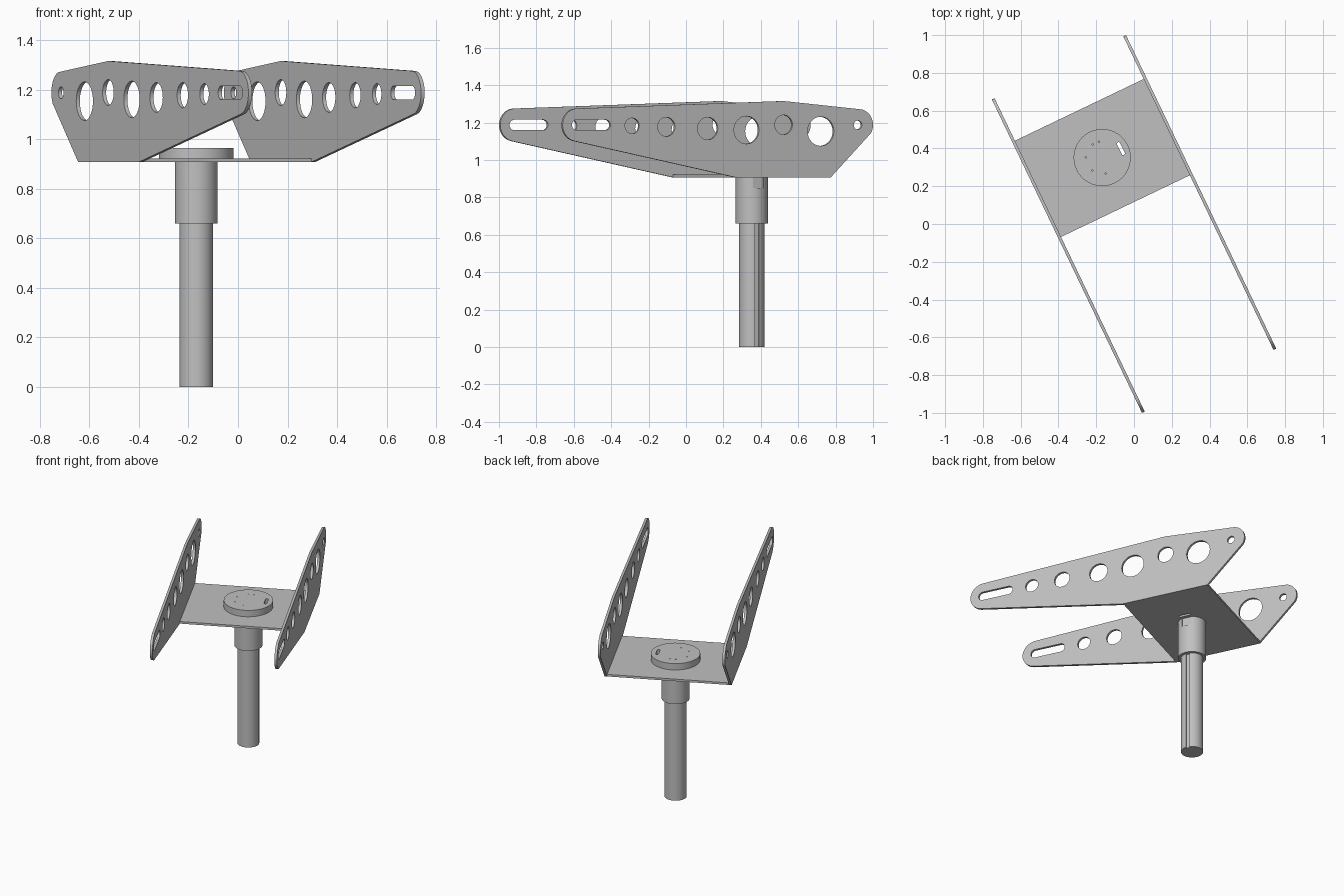
import bpy, math
from math import cos, sin, radians, pi, tau
from mathutils import Matrix, Vector

cube = bpy.data.objects.get("Cube")
if cube:
    bpy.data.objects.remove(cube, do_unlink=True)

steel = bpy.data.materials.new("grey steel")
steel.use_nodes = True
colour = (0.53, 0.53, 0.53, 1)
steel.diffuse_color = colour
steel.node_tree.nodes["Principled BSDF"].inputs["Base Color"].default_value = colour

# Bracket frame: local x runs to the front tips, local y across the arms
LENGTH, SPREAD, THICK, MID = 1.84, 0.386, 0.016, 0.53
TURN = Matrix.Rotation(radians(-64.4), 4, 'Z')
FRAME = TURN @ Matrix.Translation((-LENGTH / 2, 0, 0))
UPRIGHT = Matrix.Rotation(pi / 2, 4, 'X')


def arc(x, y, r, start=0, end=tau, n=32):
    closed = abs(end - start - tau) < 1e-6
    steps = n if closed else n - 1
    return [(x + r * cos(start + (end - start) * i / steps),
             y + r * sin(start + (end - start) * i / steps)) for i in range(n)]


def slot(x0, x1, y, r):
    return arc(x1, y, r, -pi / 2, pi / 2, 12) + arc(x0, y, r, pi / 2, 1.5 * pi, 12)


def keyed(r, width, depth):
    """Circle with a rectangular keyway cut on its +y side."""
    a = math.asin(width / r)
    floor = r - depth
    return (arc(MID, 0, r, pi / 2 + a, 2.5 * pi - a, 64)
            + [(MID + width, floor), (MID - width, floor)])


def sheet(name, loops, depth, place):
    """Extrude a filled outline; later loops become holes."""
    curve = bpy.data.curves.new(name, 'CURVE')
    curve.dimensions = '2D'
    curve.fill_mode = 'BOTH'
    curve.extrude = depth / 2
    for loop in loops:
        spline = curve.splines.new('POLY')
        spline.points.add(len(loop) - 1)
        for point, (x, y) in zip(spline.points, loop):
            point.co = (x, y, 0, 1)
        spline.use_cyclic_u = True
    curve.materials.append(steel)
    obj = bpy.data.objects.new(name, curve)
    bpy.context.collection.objects.link(obj)
    obj.matrix_world = FRAME @ place
    bpy.ops.object.select_all(action='DESELECT')
    obj.select_set(True)
    bpy.context.view_layer.objects.active = obj
    bpy.ops.object.convert(target='MESH')
    bpy.ops.object.mode_set(mode='EDIT')
    bpy.ops.mesh.select_all(action='SELECT')
    bpy.ops.mesh.remove_doubles(threshold=0.0001)
    bpy.ops.mesh.normals_make_consistent(inside=False)
    bpy.ops.object.mode_set(mode='OBJECT')
    bpy.ops.object.shade_smooth_by_angle(angle=radians(30))
    return obj


def level(name, loops, bottom, top):
    return sheet(name, loops, top - bottom, Matrix.Translation((0, 0, (bottom + top) / 2)))


# Side arms: rounded ends, peaked top, lightening holes and a front slot
outline = ([(0.25, 0.907), (0.815, 0.907)]
           + arc(1.752, 1.187, 0.088, radians(-78), radians(86), 20)
           + [(MID, 1.315)]
           + arc(0.085, 1.187, 0.085, radians(102), radians(211), 16))
holes = [(0.09, 1.187, 0.024), (0.31, 1.153, 0.078), (0.53, 1.188, 0.052),
         (0.75, 1.16, 0.074), (0.98, 1.168, 0.06), (1.225, 1.177, 0.051),
         (1.428, 1.182, 0.042)]
arm = [outline, slot(1.585, 1.757, 1.187, 0.028)] + [arc(*h) for h in holes]
for name, side in (("left_arm", 1), ("right_arm", -1)):
    sheet(name, arm, THICK, Matrix.Translation((0, side * SPREAD, 0)) @ UPRIGHT)

# Floor plate joining the arms, pierced by the locking slot
lock_slot = slot(MID - 0.028, MID + 0.028, 0.11, 0.009)
floor = [(0.25, -SPREAD), (0.815, -SPREAD), (0.815, SPREAD), (0.25, SPREAD)]
level("floor_plate", [floor, lock_slot], 0.907, 0.921)

# Round cap with pin holes
pins = [arc(MID + 0.086 * cos(radians(a)), 0.086 * sin(radians(a)), 0.004, n=10)
        for a in (166, 190, 244, 297, 347)]
level("cap_disc", [arc(MID, 0, 0.151, n=64), lock_slot] + pins, 0.921, 0.964)

# Sleeve with a notched collar, and the keyed post
level("sleeve", [arc(MID, 0, 0.086, n=64)], 0.66, 0.85)
level("sleeve_collar", [keyed(0.086, 0.03, 0.008)], 0.85, 0.907)
level("post", [keyed(0.068, 0.012, 0.012)], 0, 0.66)
